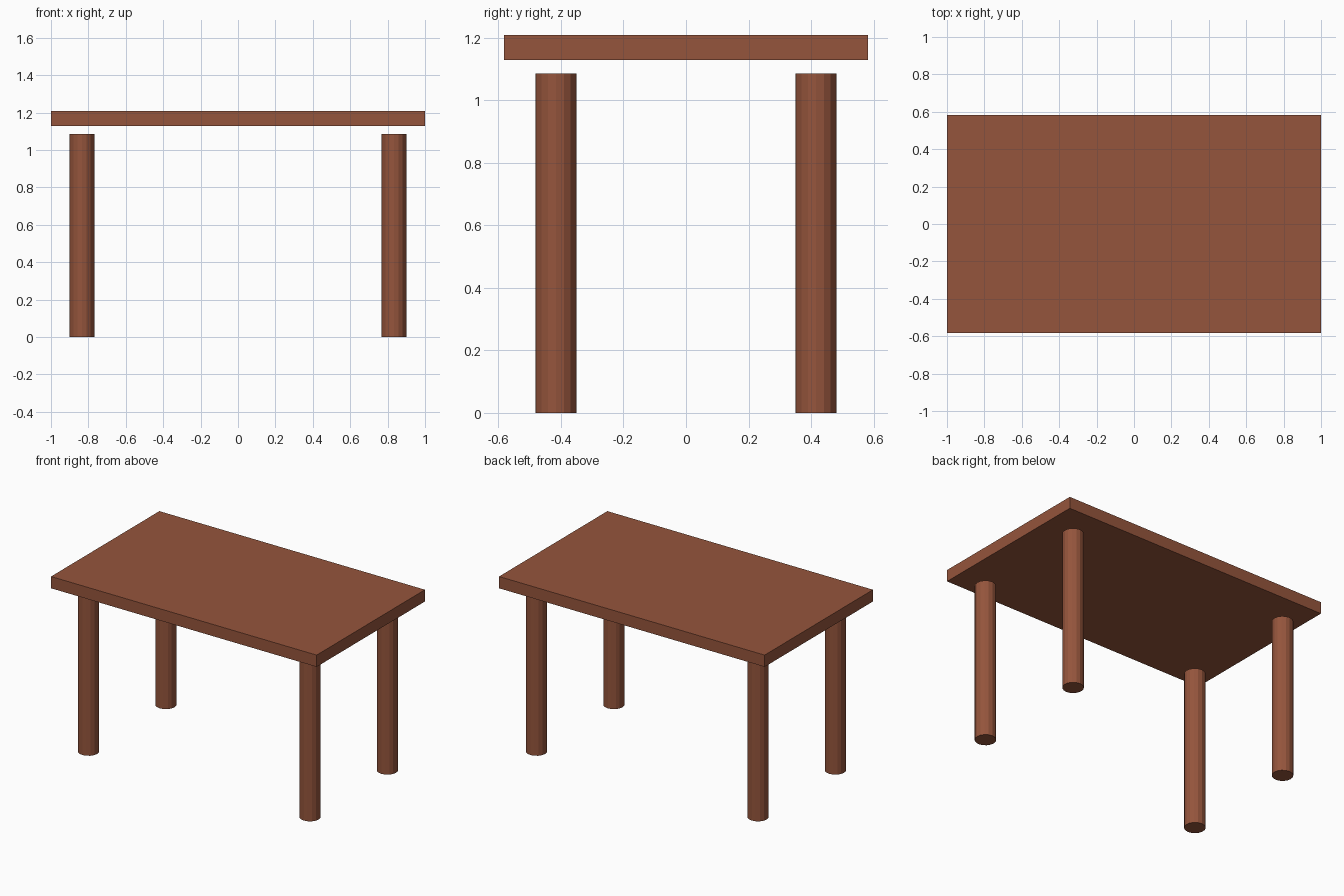
import bpy

if "Cube" in bpy.data.objects:
    bpy.data.objects.remove(bpy.data.objects["Cube"])

wood = bpy.data.materials.new("wood")
wood.diffuse_color = (0.30, 0.09, 0.045, 1)
wood.use_nodes = True
wood.node_tree.nodes["Principled BSDF"].inputs["Base Color"].default_value = wood.diffuse_color

# Table top: thin slab floating just above the legs
bpy.ops.mesh.primitive_cube_add(size=1, location=(0, 0, 1.169))
top = bpy.context.object
top.name = "table_top"
top.scale = (2.0, 1.165, 0.08)
top.data.materials.append(wood)

# Four round legs
LEG_HEIGHT = 1.085
for side, sx in (("left", -1), ("right", 1)):
    for end, sy in (("front", -1), ("back", 1)):
        bpy.ops.mesh.primitive_cylinder_add(
            vertices=16, radius=0.066, depth=LEG_HEIGHT,
            location=(sx * 0.834, sy * 0.416, LEG_HEIGHT / 2))
        leg = bpy.context.object
        leg.name = f"{end}_{side}_leg"
        leg.data.materials.append(wood)
